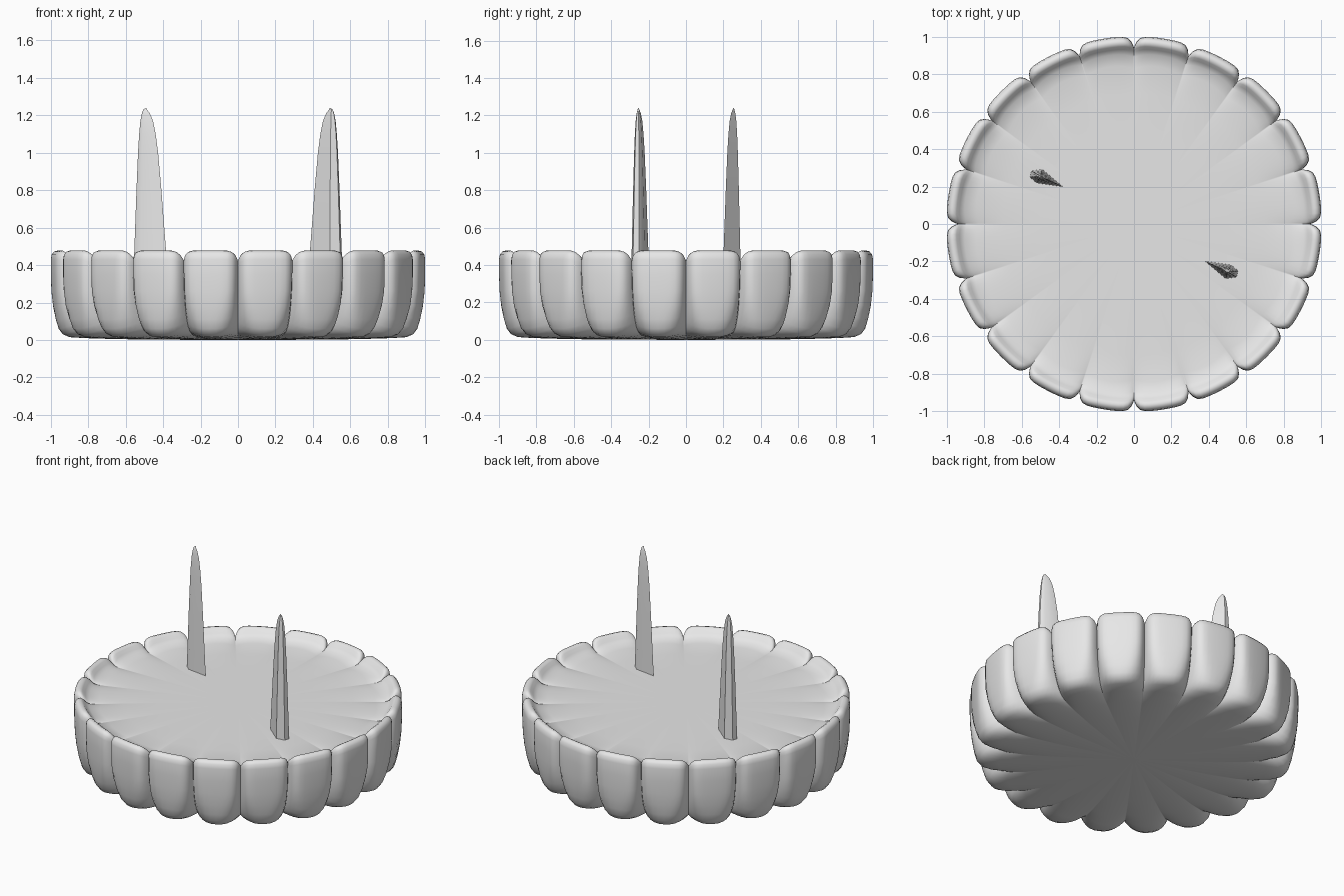
import bpy
import bmesh
from math import sin, cos, pi, radians

cube = bpy.data.objects.get("Cube")
if cube:
    bpy.data.objects.remove(cube, do_unlink=True)

LOBES = 20
STEPS = 14

grey = bpy.data.materials.new("plain grey")
grey.use_nodes = True
grey.diffuse_color = (0.8, 0.8, 0.8, 1)
grey.node_tree.nodes["Principled BSDF"].inputs["Base Color"].default_value = (0.8, 0.8, 0.8, 1)


def ring_mesh(name, rings, bottom, top, angle):
    """Skin a stack of closed rings, with a pole point at each end."""
    bm = bmesh.new()
    loops = [[bm.verts.new(p) for p in ring] for ring in rings]
    low, high = bm.verts.new(bottom), bm.verts.new(top)
    count = len(loops[0])
    for i in range(count):
        j = (i + 1) % count
        bm.faces.new((low, loops[0][j], loops[0][i]))
        bm.faces.new((high, loops[-1][i], loops[-1][j]))
        for a, b in zip(loops, loops[1:]):
            bm.faces.new((a[i], a[j], b[j], b[i]))
    bmesh.ops.recalc_face_normals(bm, faces=bm.faces)
    mesh = bpy.data.meshes.new(name)
    bm.to_mesh(mesh)
    bm.free()
    mesh.materials.append(grey)
    obj = bpy.data.objects.new(name, mesh)
    bpy.context.collection.objects.link(obj)
    bpy.ops.object.select_all(action="DESELECT")
    obj.select_set(True)
    bpy.context.view_layer.objects.active = obj
    bpy.ops.object.shade_smooth_by_angle(angle=radians(angle))
    return obj


# Scalloped dish: crest radius, crest height, groove radius, groove height, squareness
profile = [
    (.5, .002, .5, .004, 2),
    (.7, .006, .67, .012, 2),
    (.83, .01, .78, .025, 2),
    (.91, .015, .83, .045, 2.2),
    (.945, .03, .86, .07, 2.5),
    (.966, .06, .88, .1, 3),
    (.98, .11, .9, .14, 4),
    (.992, .18, .917, .2, 6),
    (1, .26, .928, .27, 8),
    (1.003, .35, .936, .34, 8),
    (1.003, .43, .94, .4, 8),
    (.998, .458, .94, .413, 8),
    (.985, .473, .937, .42, 8),
    (.967, .478, .933, .422, 8),
    (.95, .468, .925, .42, 7),
    (.935, .448, .915, .415, 5),
    (.91, .43, .89, .41, 3),
    (.85, .42, .83, .411, 2),
    (.7, .415, .7, .413, 2),
    (.5, .415, .5, .415, 2),
]


def dish_ring(crest_r, crest_z, groove_r, groove_z, power):
    points = []
    for lobe in range(LOBES):
        for step in range(STEPS):
            # Samples crowd toward the grooves
            u = sin(pi / 2 * (2 * step / STEPS - 1))
            w = 1 - abs(u) ** power
            a = 2 * pi / LOBES * (lobe + (u + 1) / 2)
            r = groove_r + (crest_r - groove_r) * w
            z = groove_z + (crest_z - groove_z) * w
            points.append((r * cos(a), r * sin(a), z))
    return points


ring_mesh("scalloped_dish", [dish_ring(*row) for row in profile],
          (0, 0, 0), (0, 0, .415), 50)

# Two blade-shaped spikes, half a turn apart
outline = [(.118, -.055), (-.02, -.035), (-.055, -.005), (-.046, .028), (.01, .036)]
taper = [(.4, 1.03), (.6, .9), (.8, .77), (1, .62), (1.1, .51),
         (1.17, .39), (1.21, .25), (1.23, .12)]
for name, side in (("right_spike", 1), ("left_spike", -1)):
    cx, cy = -.5, .255
    rings = [[(side * (cx + x * s), side * (cy + y * s), z) for x, y in outline]
             for z, s in taper]
    ring_mesh(name, rings, (side * cx, side * cy, .4),
              (side * (cx + .01), side * cy, 1.24), 40)
